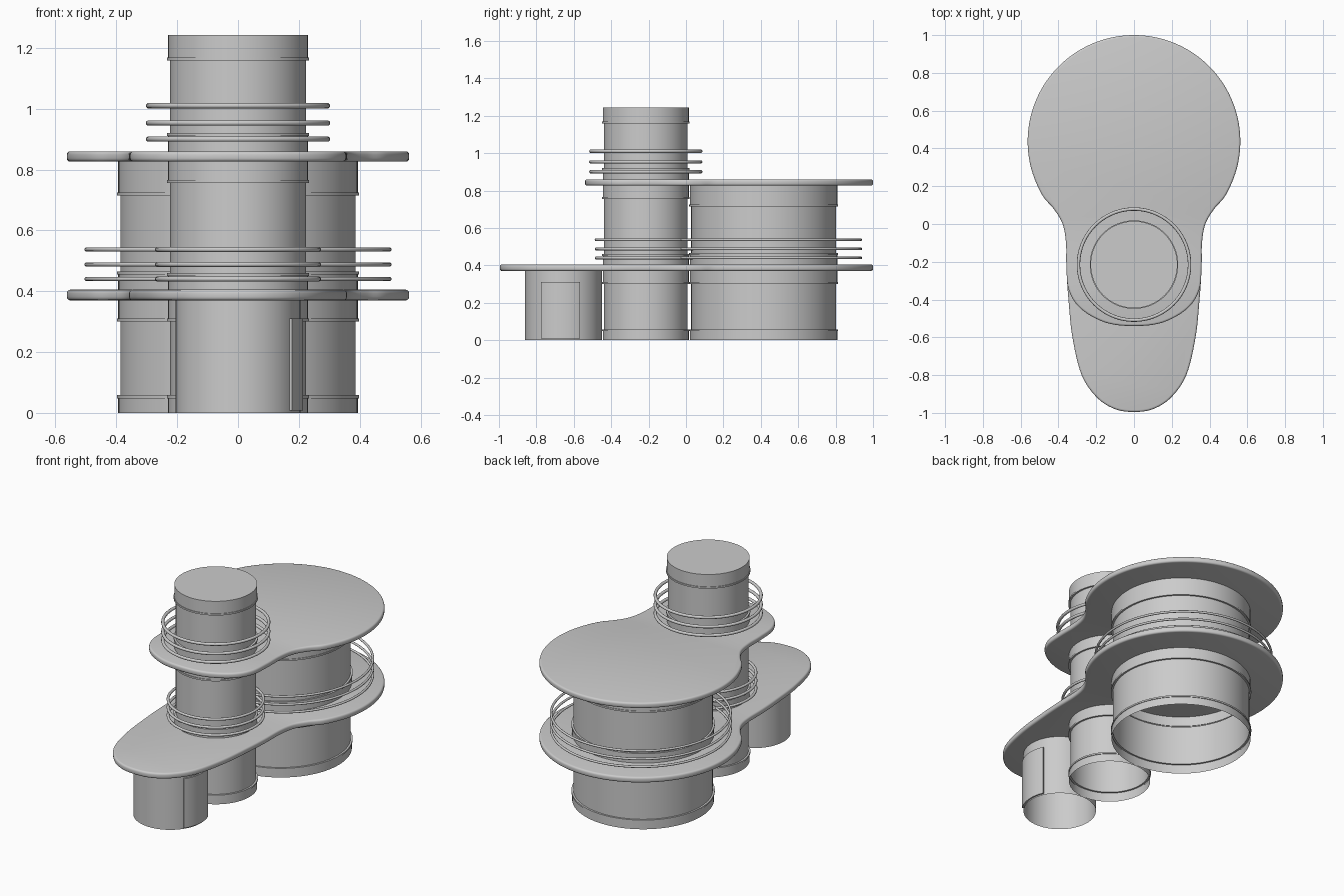
import bpy, bmesh, math

if "Cube" in bpy.data.objects:
    bpy.data.objects.remove(bpy.data.objects["Cube"])

TOWER_Y, HALL_Y, PORCH_Y = -0.215, 0.415, -0.655


def finish(name, bm, angle=35):
    me = bpy.data.meshes.new(name)
    bm.to_mesh(me)
    bm.free()
    ob = bpy.data.objects.new(name, me)
    bpy.context.collection.objects.link(ob)
    for o in bpy.context.selected_objects:
        o.select_set(False)
    ob.select_set(True)
    bpy.context.view_layer.objects.active = ob
    bpy.ops.object.shade_smooth_by_angle(angle=math.radians(angle))
    return ob


def lathe(name, y, profile, cap=False, n=96):
    """Open-ended wall revolved about a vertical axis at (0, y)."""
    bm = bmesh.new()
    rows = [[bm.verts.new((r * math.cos(2 * math.pi * i / n),
                           y + r * math.sin(2 * math.pi * i / n), z))
             for i in range(n)] for r, z in profile]
    for a, b in zip(rows, rows[1:]):
        for i in range(n):
            j = (i + 1) % n
            bm.faces.new((a[i], a[j], b[j], b[i]))
    if cap:
        bm.faces.new(rows[-1])
    return finish(name, bm)


def storey(r, z0, low, high, z1):
    """Wall profile with a thicker lipped band at the bottom and top."""
    b, l, h = r + 0.007, r + 0.011, 0.005
    return [(b, z0), (b, low - h), (l, low - h), (l, low + h), (r, low + h),
            (r, high - h), (l, high - h), (l, high + h), (b, high + h), (b, z1)]


def slab(name, tail, z0, z1):
    """Rounded deck: a big round back blending into a narrower front."""
    half = [(0.563 * math.cos(math.radians(a)), 0.437 + 0.563 * math.sin(math.radians(a)))
            for a in range(90, -31, -15)]
    half += [(0.425, 0.08), (0.378, 0.0), (0.36, -0.1)] + tail
    pts = half + [(-x, y) for x, y in half[-2:0:-1]]
    m, steps, bm = len(pts), 6, bmesh.new()
    ring = []
    for i in range(m):
        p = [pts[(i + k) % m] for k in (-1, 0, 1, 2)]
        for s in range(steps):
            t = s / steps
            ring.append([0.5 * (2 * p[1][k] + (p[2][k] - p[0][k]) * t
                         + (2 * p[0][k] - 5 * p[1][k] + 4 * p[2][k] - p[3][k]) * t * t
                         + (3 * p[1][k] - p[0][k] - 3 * p[2][k] + p[3][k]) * t ** 3)
                         for k in (0, 1)])
    lo = [bm.verts.new((x, y, z0)) for x, y in ring]
    hi = [bm.verts.new((x, y, z1)) for x, y in ring]
    n = len(ring)
    bm.faces.new(lo)
    bm.faces.new(hi)
    for i in range(n):
        j = (i + 1) % n
        bm.faces.new((lo[i], lo[j], hi[j], hi[i]))
    bmesh.ops.recalc_face_normals(bm, faces=bm.faces)
    rims = [e for e in bm.edges if abs(e.verts[0].co.z - e.verts[1].co.z) < 1e-6]
    bmesh.ops.bevel(bm, geom=rims, offset=0.011, segments=3, profile=0.5, affect='EDGES')
    return finish(name, bm, 40)


def rails(name, y, r, heights, tube=0.008):
    for i, z in enumerate(heights):
        bpy.ops.mesh.primitive_torus_add(location=(0, y, z), major_radius=r, minor_radius=tube,
                                         major_segments=96, minor_segments=10)
        bpy.context.object.name = f"{name}_{i + 1}"
        bpy.ops.object.shade_smooth()


# Decks
slab("lower_deck", [(0.357, -0.25), (0.347, -0.4), (0.326, -0.6), (0.277, -0.8),
                    (0.195, -0.92), (0.1, -0.98), (0, -0.995)], 0.37, 0.405)
slab("upper_deck", [(0.358, -0.22), (0.345, -0.35), (0.28, -0.45),
                    (0.15, -0.522), (0, -0.54)], 0.826, 0.86)

# Walls
lathe("rear_hall_wall", HALL_Y,
      storey(0.387, 0, 0.053, 0.305, 0.38) + storey(0.387, 0.38, 0.46, 0.72, 0.84))
lathe("tower_wall", TOWER_Y,
      storey(0.223, 0, 0.053, 0.305, 0.38) + storey(0.223, 0.38, 0.455, 0.76, 0.84)
      + storey(0.223, 0.84, 0.915, 1.163, 1.243), cap=True)
lathe("porch_wall", PORCH_Y, [(0.205, 0), (0.205, 0.385)])

# Rails
rails("rear_rail", 0.437, 0.498, (0.44, 0.488, 0.537), 0.007)
rails("middle_tower_rail", TOWER_Y, 0.265, (0.44, 0.488, 0.537))
rails("top_tower_rail", TOWER_Y, 0.294, (0.9, 0.953, 1.01), 0.009)

# Curved door on the right side of the porch
bm = bmesh.new()
prev = None
for k in range(17):
    a = math.radians(-34 + 58 * k / 16)
    row = [bm.verts.new((r * math.cos(a), PORCH_Y + r * math.sin(a), z))
           for r, z in ((0.2, 0.008), (0.214, 0.008), (0.214, 0.31), (0.2, 0.31))]
    if prev:
        for i in range(4):
            j = (i + 1) % 4
            bm.faces.new((prev[i], row[i], row[j], prev[j]))
    else:
        bm.faces.new(row)
    prev = row
bm.faces.new(prev)
bmesh.ops.recalc_face_normals(bm, faces=bm.faces)
finish("porch_door", bm)
